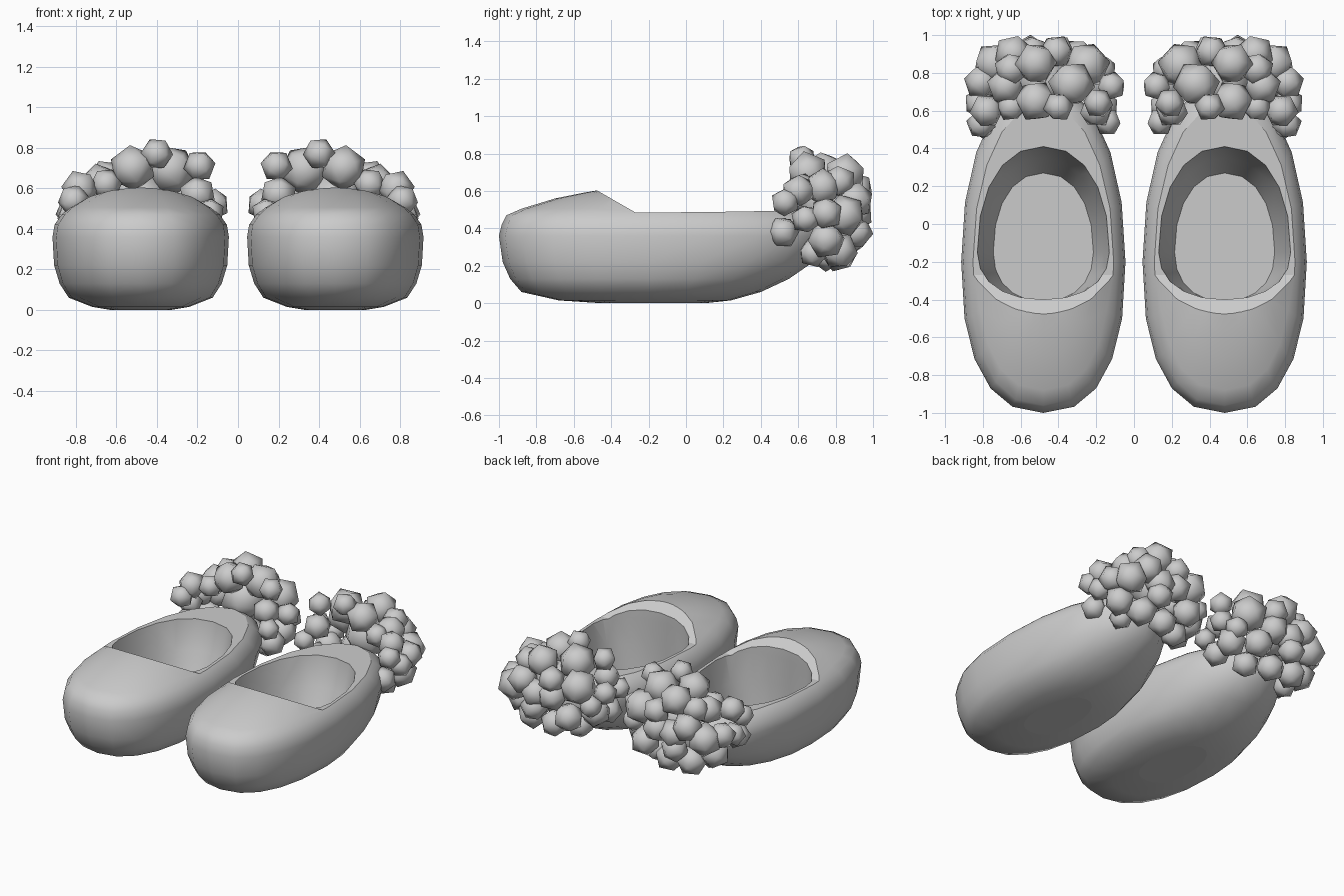
import bpy, bmesh, math, random
from mathutils import Euler, Matrix

if "Cube" in bpy.data.objects:
    bpy.data.objects.remove(bpy.data.objects["Cube"])

random.seed(4)
CX = 0.48  # centre line of one slipper

grey = bpy.data.materials.new("soft_grey")
grey.diffuse_color = (0.6, 0.6, 0.6, 1)
grey.use_nodes = True
grey.node_tree.nodes["Principled BSDF"].inputs["Base Color"].default_value = grey.diffuse_color


def make_object(name, bm, smooth=True):
    bmesh.ops.recalc_face_normals(bm, faces=bm.faces)
    for f in bm.faces:
        f.smooth = smooth and len(f.verts) < 20
    me = bpy.data.meshes.new(name)
    bm.to_mesh(me)
    bm.free()
    me.materials.append(grey)
    ob = bpy.data.objects.new(name, me)
    bpy.context.collection.objects.link(ob)
    return ob


def loft(name, rings, mid, front_power, back_power, count=20):
    """Stack egg-shaped outlines: (z, half width, front y, back y)."""
    bm = bmesh.new()
    loops = []
    for z, hw, yf, yb in rings:
        loop = []
        for i in range(count):
            a = 2 * math.pi * i / count
            s, c = math.sin(a), math.cos(a)
            p = 2 / (back_power if s > 0 else front_power)
            x = math.copysign(abs(c) ** p, c) * hw
            y = mid + abs(s) ** p * ((yb - mid) if s > 0 else (yf - mid))
            loop.append(bm.verts.new((CX + x, y, z)))
        loops.append(loop)
    for lo, hi in zip(loops, loops[1:]):
        for i in range(count):
            j = (i + 1) % count
            bm.faces.new((lo[i], lo[j], hi[j], hi[i]))
    bm.faces.new(loops[0])
    bm.faces.new(loops[-1])
    return make_object(name, bm)


def cut(ob, cutter):
    mod = ob.modifiers.new("cut", 'BOOLEAN')
    mod.object, mod.operation, mod.solver = cutter, 'DIFFERENCE', 'EXACT'
    bpy.ops.object.select_all(action='DESELECT')
    ob.select_set(True)
    bpy.context.view_layer.objects.active = ob
    bpy.ops.object.modifier_apply(modifier=mod.name)
    bpy.data.objects.remove(cutter)


# Slipper shell
shell = loft("slipper_shell", [
    (0.00, 0.15, -0.45, 0.10), (0.015, 0.24, -0.68, 0.24),
    (0.06, 0.355, -0.88, 0.40), (0.13, 0.40, -0.94, 0.55),
    (0.22, 0.427, -0.98, 0.68), (0.36, 0.435, -1.00, 0.76),
    (0.42, 0.425, -0.985, 0.74), (0.47, 0.39, -0.96, 0.69),
    (0.505, 0.35, -0.88, 0.62), (0.56, 0.26, -0.70, 0.50),
    (0.59, 0.18, -0.55, 0.38), (0.606, 0.09, -0.46, 0.25)], -0.2, 2.4, 2.1)

# Low rim behind the sloped edge of the toe cover
bm = bmesh.new()
side = [(-0.82, 0.80), (-0.27, 0.485), (0.1, 0.487), (1.0, 0.503), (1.0, 0.80)]
face = bm.faces.new([bm.verts.new((-0.2, y, z)) for y, z in side])
ext = bmesh.ops.extrude_face_region(bm, geom=[face])
bmesh.ops.translate(bm, vec=(1.5, 0, 0),
                    verts=[v for v in ext["geom"] if isinstance(v, bmesh.types.BMVert)])
cut(shell, make_object("rim_cutter", bm, smooth=False))

# Oval foot opening narrowing down to the insole
cut(shell, loft("cavity_cutter", [
    (0.12, 0.265, -0.41, 0.27), (0.30, 0.315, -0.41, 0.35),
    (0.49, 0.35, -0.40, 0.41), (0.70, 0.35, -0.40, 0.41)], -0.15, 2.2, 2.2))

# Fluffy heel trim: faceted balls as (x, y, z, radius)
balls = [
    (.40, .62, .77, .07), (.33, .74, .69, .11), (.52, .85, .69, .10),
    (.19, .64, .71, .07), (.52, .65, .70, .10), (.68, .73, .62, .09),
    (.65, .62, .62, .07), (.78, .60, .60, .08), (.20, .60, .57, .08),
    (.12, .73, .52, .07), (.81, .75, .48, .08), (.77, .52, .38, .075),
    (.14, .54, .48, .065), (.81, .53, .54, .07), (.64, .91, .55, .09),
    (.41, .91, .49, .09), (.25, .84, .57, .11), (.74, .85, .47, .10),
    (.55, .91, .38, .08), (.30, .88, .36, .09), (.18, .75, .38, .09),
    (.75, .75, .34, .09), (.62, .82, .28, .09), (.45, .82, .26, .085),
    (.30, .75, .26, .08), (.68, .68, .27, .07), (.17, .62, .35, .08),
    (.48, .76, .53, .14), (.82, .64, .45, .07), (.65, .82, .65, .08),
    (.41, .92, .61, .08), (.17, .82, .45, .07), (.54, .90, .48, .09),
]
bm = bmesh.new()
for x, y, z, r in balls:
    r *= 1.15
    y = min(y, 1 - 0.95 * r)
    turn = Euler([random.uniform(0, 6.28) for _ in range(3)]).to_matrix().to_4x4()
    bmesh.ops.create_icosphere(bm, subdivisions=1, radius=r,
                               matrix=Matrix.Translation((x, y, z)) @ turn)
trim = make_object("heel_trim", bm)

# Second slipper of the pair
for ob in (shell, trim):
    ob.modifiers.new("pair", 'MIRROR').use_mirror_merge = False
